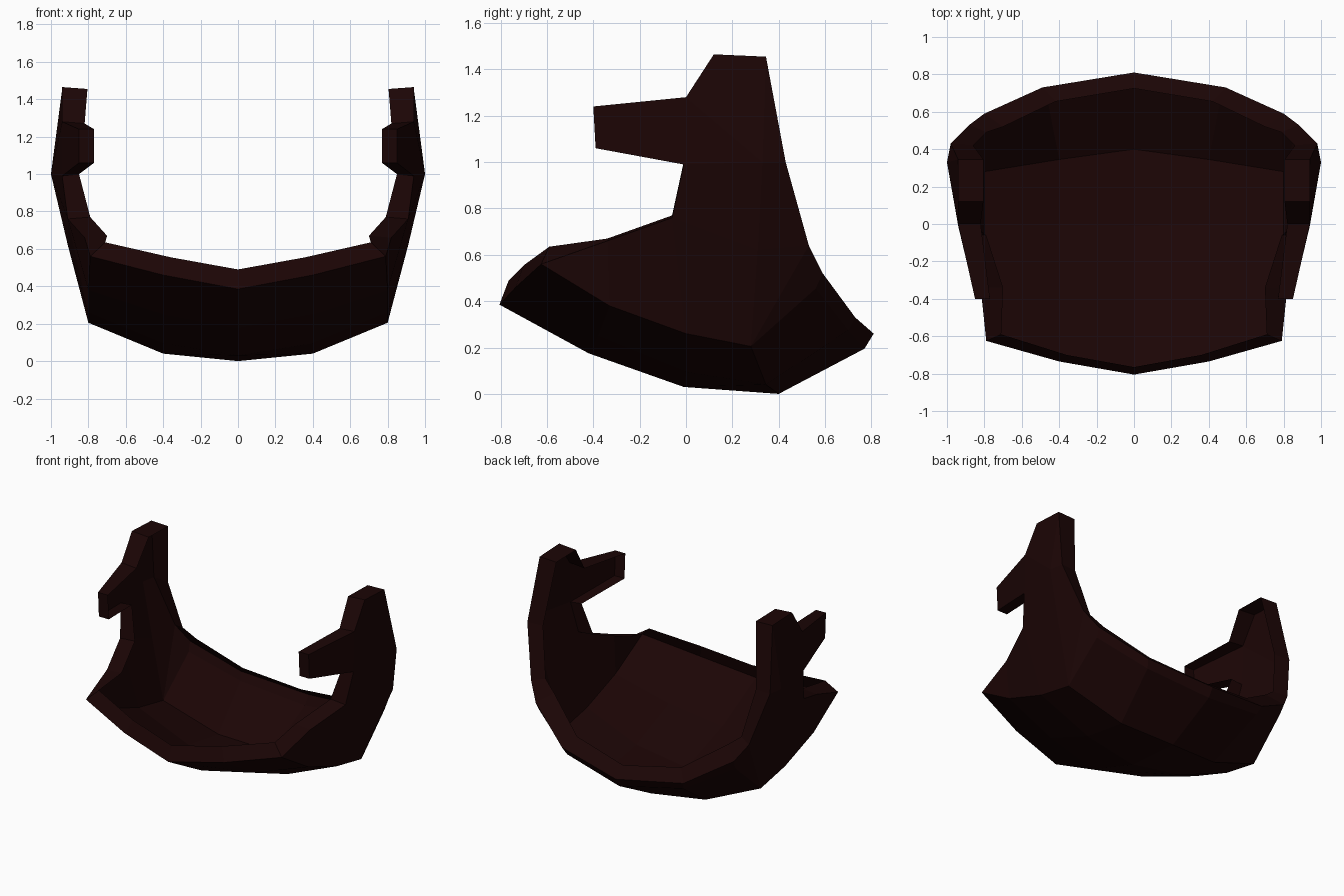
import bpy, bmesh

cube = bpy.data.objects.get("Cube")
if cube:
    bpy.data.objects.remove(cube)

# One very dark brown for the whole shell
mat = bpy.data.materials.new("dark_brown")
mat.use_nodes = True
color = (0.011, 0.0015, 0.0015, 1)
mat.diffuse_color = color
mat.node_tree.nodes["Principled BSDF"].inputs["Base Color"].default_value = color

# Floor stations, front to back: centre, middle and chine points
STATIONS = [
    ((0, -.805, .385), (.40, -.735, .46), (.79, -.625, .56)),
    ((0, -.42, .175), (.40, -.38, .25), (.80, -.33, .38)),
    ((0, -.01, .03), (.40, 0, .095), (.80, 0, .26)),
    ((0, .40, 0), (.40, .345, .04), (.80, .28, .205)),
    ((0, .77, .195), (.47, .70, .275), (.79, .56, .455)),
    ((0, .81, .26), (.49, .73, .33), (.80, .59, .52)),
]

# Side wall, upright and prong
SIDE = {
    "rim_front": (.82, -.34, .66),
    "rim_rear": (.91, -.06, .76),
    "notch": (.94, -.01, .99),
    "tip_low": (.85, -.39, 1.06),
    "tip_high": (.85, -.40, 1.24),
    "prong_root": (.94, 0, 1.28),
    "top_front": (.94, .12, 1.465),
    "top_back": (.94, .345, 1.455),
    "crease_high": (1.0, .33, 1.0),
    "crease_low": (.91, .31, .62),
    "back_high": (.98, .43, 1.0),
    "back_low": (.88, .53, .64),
}

# Inner edge of the lip, running from the front centre round to the back
LIP = {
    "centre0": (0, -.765, .49),
    "middle0": (.36, -.70, .555),
    "chine0": (.71, -.59, .635),
    "rim_front": (.70, -.34, .67),
    "rim_rear": (.79, -.06, .77),
    "notch": (.85, -.01, 1.0),
    "tip_low": (.77, -.39, 1.06),
    "tip_high": (.77, -.40, 1.24),
    "prong_root": (.82, 0, 1.27),
    "top_front": (.805, .12, 1.455),
    "top_back": (.805, .345, 1.45),
    "back_high": (.86, .42, 1.0),
    "back_low": (.79, .49, .66),
    "chine5": (.70, .52, .59),
    "middle5": (.42, .655, .40),
    "centre5": (0, .725, .33),
}

# Side faces by point name; chine0 to chine5 are the floor's outer points
faces = [
    ["chine0", "chine1", "rim_front"],
    ["chine1", "chine2", "rim_rear", "rim_front"],
    ["chine2", "chine3", "crease_low", "rim_rear"],
    ["rim_rear", "crease_low", "crease_high", "notch"],
    ["tip_low", "notch", "prong_root", "tip_high"],
    ["notch", "crease_high", "prong_root"],
    ["prong_root", "crease_high", "top_back", "top_front"],
    ["crease_high", "back_high", "top_back"],
    ["crease_low", "back_low", "back_high", "crease_high"],
    ["chine3", "back_low", "crease_low"],
    ["chine3", "chine4", "chine5", "back_low"],
]


def floor_key(row, column):
    return ("centre", "middle", "chine")[column] + str(row)


bm = bmesh.new()

# Points of the skin and of the lip
skin = {key: bm.verts.new(co) for key, co in SIDE.items()}
for r, points in enumerate(STATIONS):
    for c, co in enumerate(points):
        skin[floor_key(r, c)] = bm.verts.new(co)
lip = {key: bm.verts.new(co) for key, co in LIP.items()}

# Floor faces
for r in range(len(STATIONS) - 1):
    for c in range(2):
        faces.append([floor_key(r, c), floor_key(r + 1, c),
                      floor_key(r + 1, c + 1), floor_key(r, c + 1)])
for face in faces:
    bm.faces.new([skin[key] for key in face])

# Lip turned inward along the open edge; the shell stays hollow behind it
path = list(LIP)
for u, v in zip(path, path[1:]):
    bm.faces.new([skin[u], skin[v], lip[v], lip[u]])

mesh = bpy.data.meshes.new("curved_shell")
bm.to_mesh(mesh)
bm.free()
mesh.materials.append(mat)
shell = bpy.data.objects.new("curved_shell", mesh)
bpy.context.collection.objects.link(shell)

# Mirror the left half to the right
mirror = shell.modifiers.new("mirror", 'MIRROR')
mirror.use_clip = True
mirror.merge_threshold = 0.001
